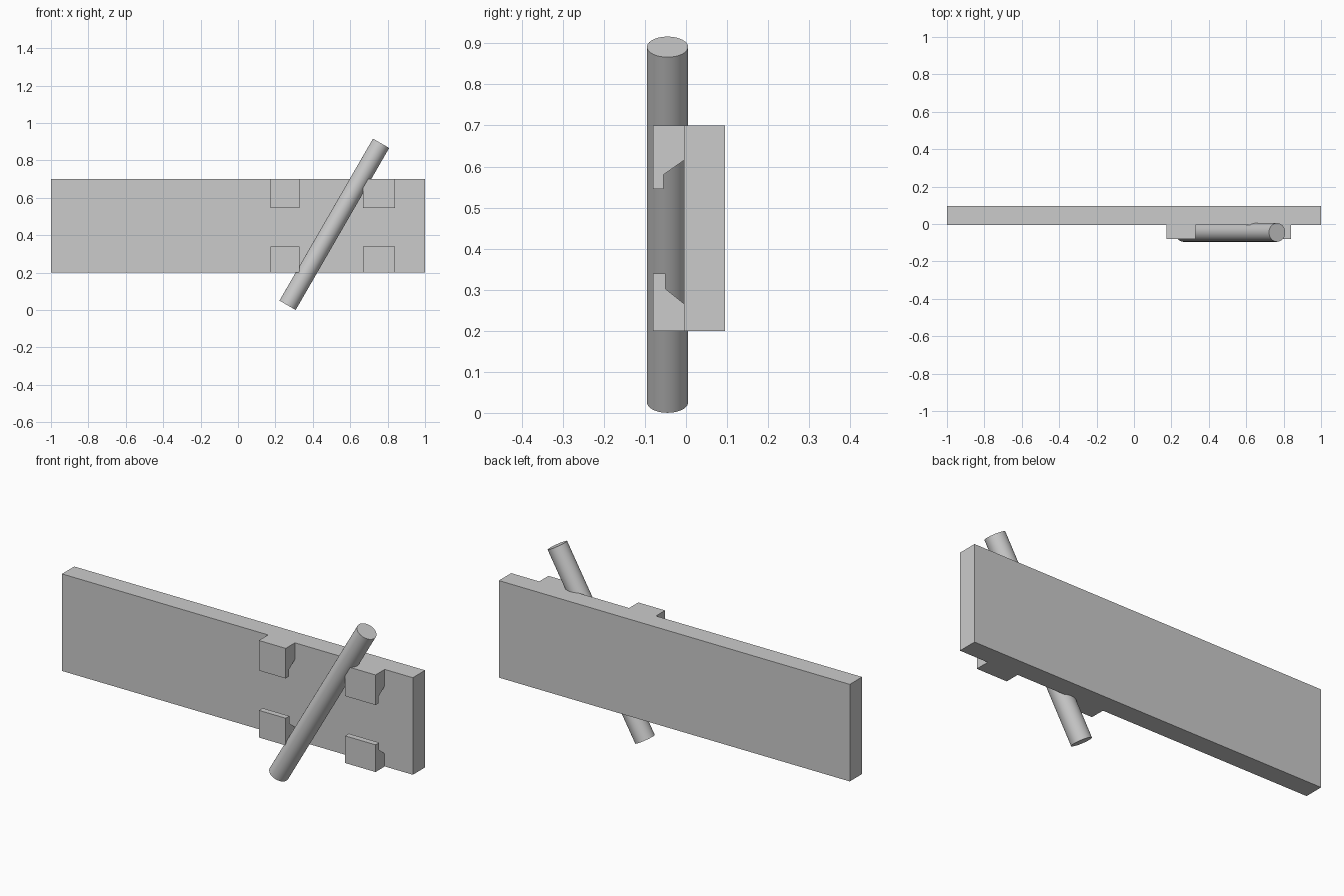
import bpy, bmesh
from math import radians

if "Cube" in bpy.data.objects:
    bpy.data.objects.remove(bpy.data.objects["Cube"])

FRONT = -0.005  # y of the board's front face


def prism(name, profile, x0, x1):
    """Extrude a (y, z) profile along x."""
    bm = bmesh.new()
    face = bm.faces.new([bm.verts.new((x0, y, z)) for y, z in profile])
    ext = bmesh.ops.extrude_face_region(bm, geom=[face])
    moved = [v for v in ext["geom"] if isinstance(v, bmesh.types.BMVert)]
    bmesh.ops.translate(bm, verts=moved, vec=(x1 - x0, 0, 0))
    bmesh.ops.recalc_face_normals(bm, faces=bm.faces)
    mesh = bpy.data.meshes.new(name)
    bm.to_mesh(mesh)
    bm.free()
    obj = bpy.data.objects.new(name, mesh)
    bpy.context.collection.objects.link(obj)
    return obj


# Long flat board
board = prism("board", [(FRONT, 0.2), (0.095, 0.2), (0.095, 0.7), (FRONT, 0.7)], -1, 1)

# Hooked brackets with sloped undercuts, upper and lower, in two columns
upper = [(FRONT, 0.7), (-0.08, 0.7), (-0.08, 0.545), (-0.055, 0.545),
         (-0.055, 0.58), (FRONT, 0.615)]
lower = [(FRONT, 0.2), (-0.08, 0.2), (-0.08, 0.34), (-0.05, 0.34),
         (-0.05, 0.302), (FRONT, 0.266)]
for side, x0, x1 in (("left", 0.175, 0.328), ("right", 0.667, 0.84)):
    prism(f"upper_bracket_{side}", upper, x0, x1)
    prism(f"lower_bracket_{side}", lower, x0, x1)

# Slanted round rod resting against the board
bpy.ops.mesh.primitive_cylinder_add(vertices=64, radius=0.05, depth=1.0,
                                    location=(0.515, -0.045, 0.4583),
                                    rotation=(0, radians(30), 0))
rod = bpy.context.object
rod.name = "rod"
bpy.ops.object.shade_smooth_by_angle(angle=radians(30))
